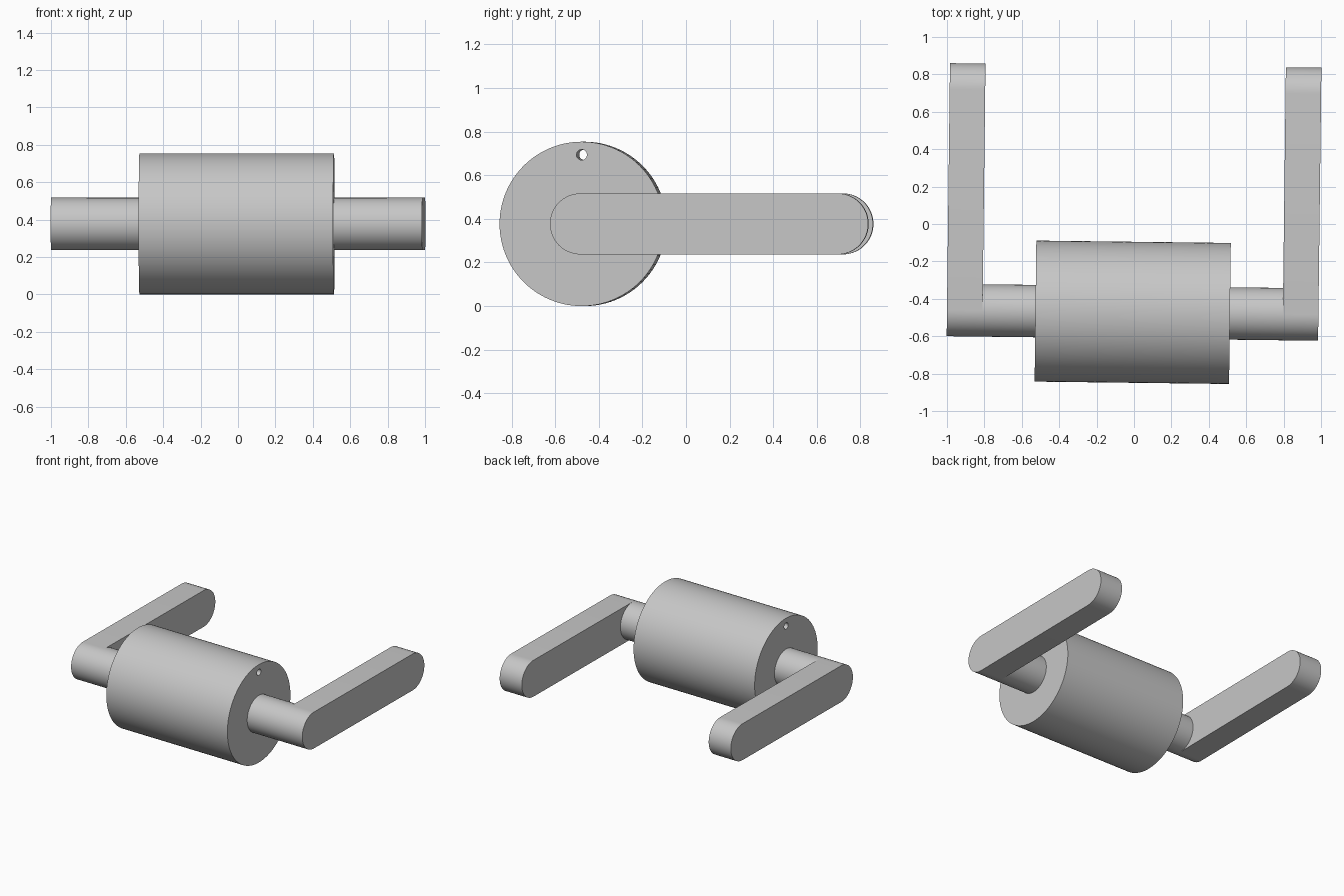
import bpy
import math
from mathutils import Vector, Matrix

cube = bpy.data.objects.get("Cube")
if cube:
    bpy.data.objects.remove(cube, do_unlink=True)

BODY_R, BODY_HALF = 0.377, 0.52
ROD_R = 0.14
ARM_IN, ARM_OUT, ARM_REACH = 0.803, 0.993, 1.32
HOLE_R, HOLE_UP = 0.024, 0.317

# The whole assembly is turned very slightly about the vertical
PLACE = Matrix.Translation((-0.007, -0.472, BODY_R)) @ Matrix.Rotation(-0.0122, 4, "Z")

grey = bpy.data.materials.new("plain grey")
grey.use_nodes = True
colour = (0.57, 0.57, 0.57, 1)
grey.diffuse_color = colour
grey.node_tree.nodes["Principled BSDF"].inputs["Base Color"].default_value = colour


def circle(radius, count, start=0.0, sweep=2 * math.pi, centre=(0, 0)):
    return [(centre[0] + radius * math.cos(start + sweep * i / count),
             centre[1] + radius * math.sin(start + sweep * i / count))
            for i in range(count)]


def extrude(name, profile, x0, x1):
    """Solid made by sweeping a (y, z) outline along x."""
    n = len(profile)
    verts = [Vector((x, y, z)) for x in (x0, x1) for y, z in profile]
    faces = [(i, (i + 1) % n, n + (i + 1) % n, n + i) for i in range(n)]
    faces = [tuple(reversed(f)) for f in faces]
    faces += [tuple(range(n)), tuple(reversed(range(n, 2 * n)))]
    faces = [tuple(reversed(f)) for f in faces]
    mesh = bpy.data.meshes.new(name)
    mesh.from_pydata([PLACE @ v for v in verts], [], faces)
    mesh.materials.append(grey)
    obj = bpy.data.objects.new(name, mesh)
    bpy.context.collection.objects.link(obj)
    return obj


def activate(obj):
    bpy.ops.object.select_all(action="DESELECT")
    obj.select_set(True)
    bpy.context.view_layer.objects.active = obj


def finish(obj):
    activate(obj)
    bpy.ops.object.shade_smooth_by_angle(angle=math.radians(30))


# Main drum with a small hole bored right through near the top
drum = extrude("drum", circle(BODY_R, 96), -BODY_HALF, BODY_HALF)
cutter = extrude("hole_cutter", circle(HOLE_R, 32, centre=(0, HOLE_UP)), -0.6, 0.6)
cutter.hide_render = True
bore = drum.modifiers.new("bore", "BOOLEAN")
bore.operation = "DIFFERENCE"
bore.solver = "EXACT"
bore.object = cutter
activate(drum)
bpy.ops.object.modifier_apply(modifier=bore.name)
bpy.data.objects.remove(cutter, do_unlink=True)
finish(drum)

# Rounded outline of the arms: a half circle at each end
half = 32
tip = ARM_REACH - ROD_R
arm_outline = circle(ROD_R, half, -math.pi / 2, math.pi * half / (half - 1), (tip, 0))
arm_outline += circle(ROD_R, half, math.pi / 2, math.pi * half / (half - 1))

# A shaft and an arm on each side
for side, sign in (("left", 1), ("right", -1)):
    shaft_ends = sorted((sign * BODY_HALF, sign * ARM_IN))
    finish(extrude(side + "_shaft", circle(ROD_R, 64), *shaft_ends))
    arm_ends = sorted((sign * ARM_IN, sign * ARM_OUT))
    finish(extrude(side + "_arm", arm_outline, *arm_ends))
